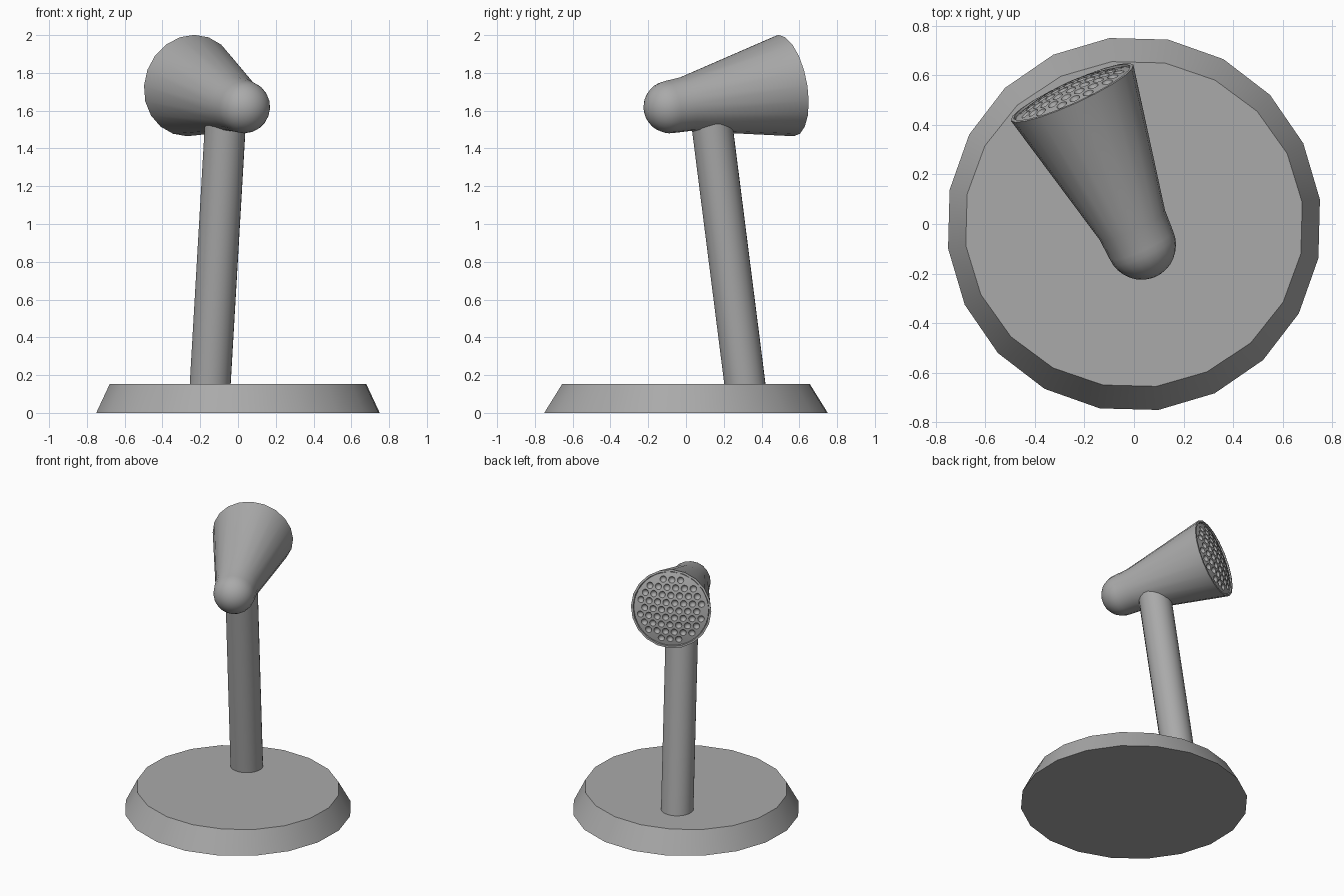
import bpy, bmesh, math
from mathutils import Matrix, Vector

cube = bpy.data.objects.get("Cube")
if cube:
    bpy.data.objects.remove(cube, do_unlink=True)

SIDES = 20
GREY = (0.4, 0.4, 0.4, 1.0)
grey = bpy.data.materials.new("matte_grey")
grey.use_nodes = True
grey.diffuse_color = GREY
grey.node_tree.nodes["Principled BSDF"].inputs["Base Color"].default_value = GREY


def make(name, bm, matrix=Matrix()):
    """Turn a bmesh into a grey object."""
    bmesh.ops.recalc_face_normals(bm, faces=bm.faces)
    mesh = bpy.data.meshes.new(name)
    bm.to_mesh(mesh)
    bm.free()
    mesh.materials.append(grey)
    obj = bpy.data.objects.new(name, mesh)
    bpy.context.collection.objects.link(obj)
    obj.matrix_world = matrix
    return obj


def select(obj):
    bpy.ops.object.select_all(action='DESELECT')
    obj.select_set(True)
    bpy.context.view_layer.objects.active = obj


def smooth(obj, degrees=30):
    select(obj)
    bpy.ops.object.shade_smooth_by_angle(angle=math.radians(degrees))


def lathe(profile, sides=SIDES, turn=0.0):
    """Revolve (radius, height) points about z; radius 0 makes a pole."""
    bm = bmesh.new()
    rings = []
    for r, z in profile:
        if r < 1e-6:
            rings.append([bm.verts.new((0, 0, z))] * sides)
        else:
            angles = [turn + math.tau * i / sides for i in range(sides)]
            rings.append([bm.verts.new((r * math.cos(a), r * math.sin(a), z)) for a in angles])
    for low, high in zip(rings, rings[1:]):
        for i in range(sides):
            j = (i + 1) % sides
            corners = dict.fromkeys((low[i], low[j], high[j], high[i]))
            bm.faces.new(list(corners))
    for ring in (rings[0], rings[-1]):
        if ring[0] is not ring[1]:
            bm.faces.new(ring)
    return bm


# Base: a bevelled disc, its top slightly narrower in depth
bm = lathe([(0.757, 0), (0.685, 0.153)], turn=math.radians(7.5))
for v in bm.verts:
    if v.co.z > 0.1:
        v.co.y *= 0.965
smooth(make("base", bm))

# Stem: a leaning round post from the base into the head
foot, top = Vector((-0.149, 0.316, 0.12)), Vector((-0.063, 0.128, 1.6))
lean = top - foot
post = lathe([(0.109, 0), (0.109, lean.length)])
smooth(make("stem", post, Matrix.Translation(foot) @ lean.to_track_quat('Z', 'Y').to_matrix().to_4x4()))

# Head: rounded tail, flared body and rolled rim along one axis
tail, mouth = Vector((0.03, -0.085, 1.62)), Vector((-0.25, 0.53, 1.733))
axis = mouth - tail
L = axis.length
aim = Matrix.Translation(tail) @ axis.to_track_quat('Z', 'Y').to_matrix().to_4x4()
R = 0.14
profile = [(R * math.sin(a), -R * math.cos(a)) for a in (math.pi / 2 * k / 8 for k in range(9))]
profile += [(0.145, 0.09), (0.272, L), (0.258, L + 0.002), (0.254, L - 0.02)]
smooth(make("head", lathe(profile)))
bpy.data.objects["head"].matrix_world = aim

# Grille: a shallow dome with rows of round dimples
GR, BULGE = 0.252, 0.042


def dome(r):
    return L - 0.006 + BULGE * (1 - (r / GR) ** 2)


rings = [GR * (1 - k / 8) for k in range(9)]
grille = make("grille", lathe([(GR, L - 0.03)] + [(r, dome(r)) for r in rings], 40))

bm = bmesh.new()
STEP = 0.059
for row in range(-4, 5):
    for col in range(-4, 5):
        x = STEP * (col + 0.5 * (row % 2))
        y = STEP * row * math.sqrt(3) / 2
        r = math.hypot(x, y)
        if r < 0.225:
            spot = Matrix.Translation((x, y, dome(r) + 0.004))
            bmesh.ops.create_uvsphere(bm, u_segments=12, v_segments=8, radius=0.023, matrix=spot)
cutter = make("dimple_cutter", bm)
cutter.hide_render = True

cut = grille.modifiers.new("dimples", 'BOOLEAN')
cut.operation = 'DIFFERENCE'
cut.solver = 'EXACT'
cut.object = cutter
select(grille)
bpy.ops.object.modifier_apply(modifier=cut.name)
bpy.data.objects.remove(cutter, do_unlink=True)
grille.matrix_world = aim
smooth(grille)
